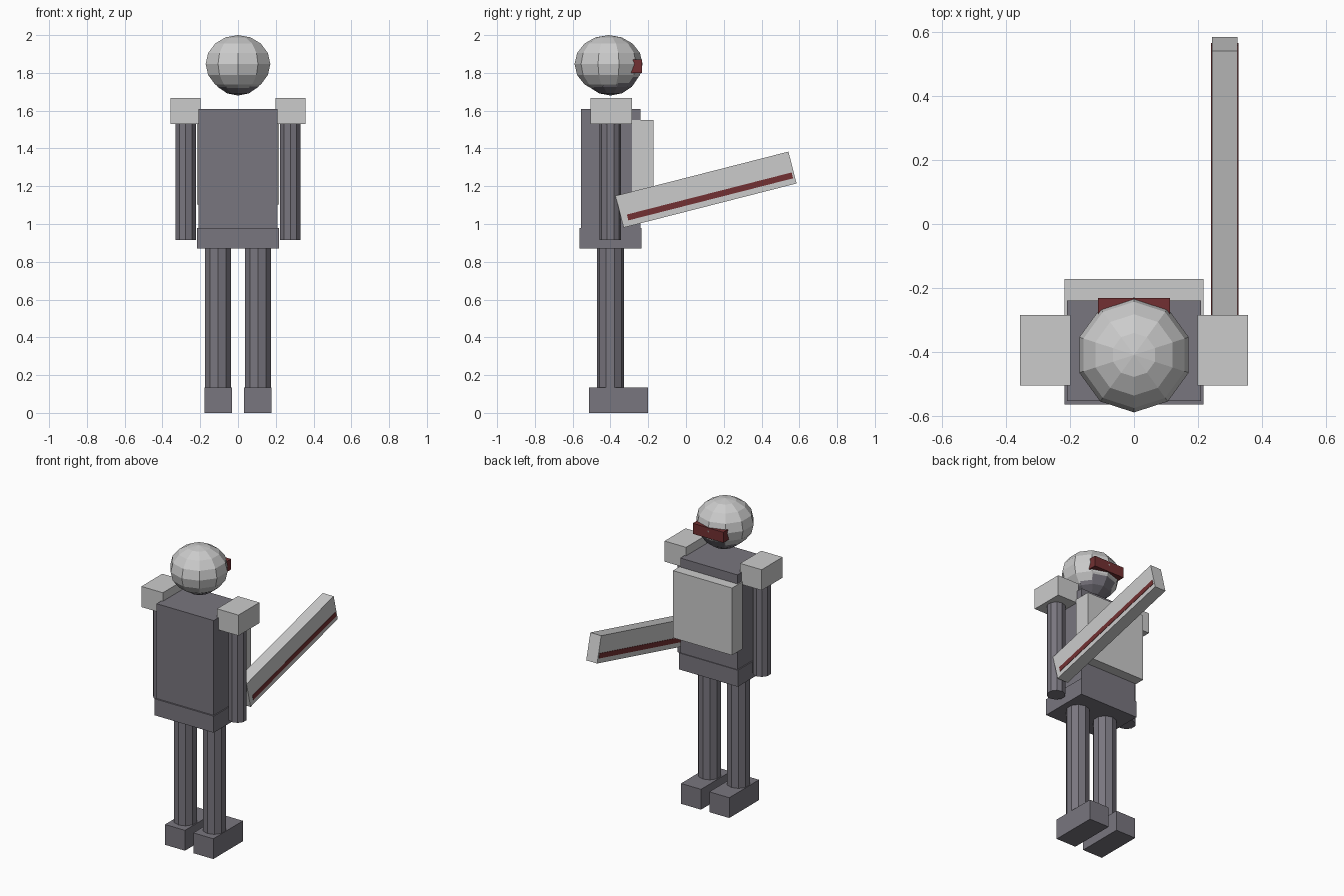
import bpy, bmesh
from mathutils import Matrix, Vector

if "Cube" in bpy.data.objects:
    bpy.data.objects.remove(bpy.data.objects["Cube"])


def material(name, rgb):
    m = bpy.data.materials.new(name)
    m.diffuse_color = (*rgb, 1)
    m.use_nodes = True
    m.node_tree.nodes["Principled BSDF"].inputs["Base Color"].default_value = m.diffuse_color
    return m


DARK = material("dark_grey", (0.19, 0.18, 0.21))
RED = material("dark_red", (0.17, 0.03, 0.032))


def finish(name, bm, mat):
    me = bpy.data.meshes.new(name)
    bm.to_mesh(me)
    bm.free()
    ob = bpy.data.objects.new(name, me)
    bpy.context.collection.objects.link(ob)
    if mat:
        me.materials.append(mat)
    return ob


def box(name, centre, size, mat=None, tilt=0.0):
    bm = bmesh.new()
    m = Matrix.Translation(centre) @ Matrix.Rotation(tilt, 4, 'X') @ Matrix.Diagonal((*size, 1))
    bmesh.ops.create_cube(bm, size=1, matrix=m)
    return finish(name, bm, mat)


def span(name, x, y, z, mat=None):
    lo, hi = Vector((x[0], y[0], z[0])), Vector((x[1], y[1], z[1]))
    return box(name, (lo + hi) / 2, hi - lo, mat)


def tube(name, x, y, r, z0, z1, mat):
    bm = bmesh.new()
    bmesh.ops.create_cone(bm, cap_ends=True, segments=10, radius1=r, radius2=r, depth=z1 - z0,
                          matrix=Matrix.Translation((x, y, (z0 + z1) / 2)))
    return finish(name, bm, mat)


def ball(name, centre, r, rz, mat=None):
    bm = bmesh.new()
    bmesh.ops.create_uvsphere(bm, u_segments=10, v_segments=8, radius=1,
                              matrix=Matrix.Translation(centre) @ Matrix.Diagonal((r, r, rz, 1)))
    return finish(name, bm, mat)


# Trunk
span("torso", (-0.21, 0.21), (-0.555, -0.24), (0.97, 1.61), DARK)
span("pelvis", (-0.217, 0.217), (-0.565, -0.235), (0.87, 0.98), DARK)
span("chest_plate", (-0.217, 0.217), (-0.285, -0.173), (1.103, 1.55))

# Head, helmet and visor
ball("head", (0, -0.40, 1.837), 0.16, 0.157, DARK)
ball("helmet", (0, -0.41, 1.847), 0.18, 0.153)
span("visor", (-0.112, 0.112), (-0.33, -0.232), (1.80, 1.87), RED)

# Limbs and shoulder pads on both sides
for side, s in (("left", -1), ("right", 1)):
    box(f"{side}_shoulder_pad", (s * 0.278, -0.395, 1.598), (0.158, 0.22, 0.137))
    tube(f"{side}_arm", s * 0.277, -0.40, 0.057, 0.915, 1.58, DARK)
    tube(f"{side}_leg", s * 0.106, -0.40, 0.072, 0.10, 0.90, DARK)
    box(f"{side}_foot", (s * 0.104, -0.357, 0.0675), (0.147, 0.312, 0.135), DARK)

# Tilted weapon with a stripe showing on both sides
box("weapon_body", (0.284, 0.106, 1.182), (0.08, 0.945, 0.174), None, 0.25)
box("weapon_stripe", (0.284, 0.127, 1.146), (0.085, 0.90, 0.032), RED, 0.25)
